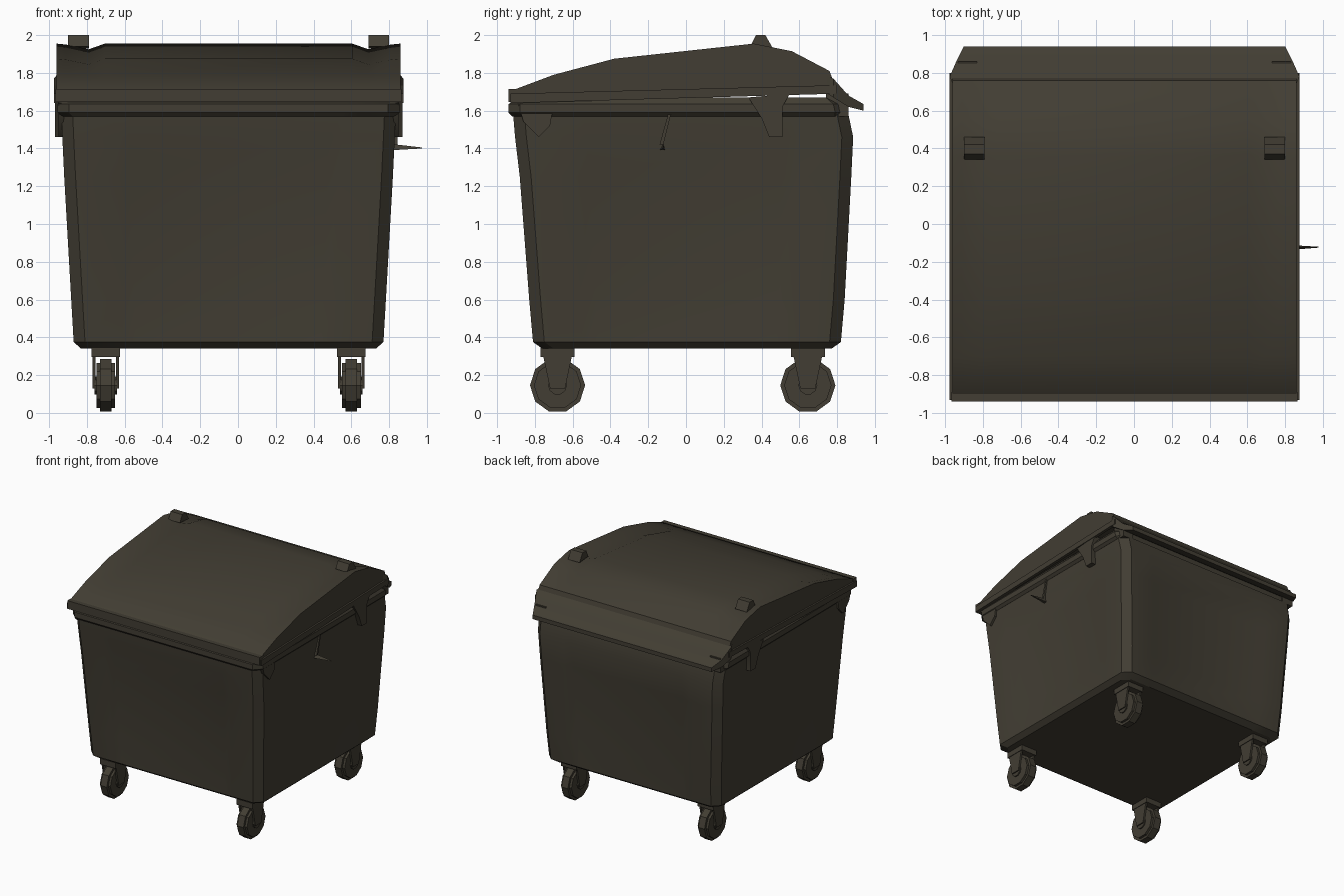
import bpy, bmesh, math
from mathutils import Matrix

old = bpy.data.objects.get("Cube")
if old:
    bpy.data.objects.remove(old, do_unlink=True)

CX = -0.05  # the bin sits slightly off centre because of the hook on one side

mat = bpy.data.materials.new("dark olive")
mat.use_nodes = True
colour = (0.054, 0.047, 0.033, 1)
mat.diffuse_color = colour
bsdf = mat.node_tree.nodes["Principled BSDF"]
bsdf.inputs["Base Color"].default_value = colour
bsdf.inputs["Roughness"].default_value = 0.8


def finish(name, bm, angle=30):
    bmesh.ops.recalc_face_normals(bm, faces=bm.faces)
    mesh = bpy.data.meshes.new(name)
    bm.to_mesh(mesh)
    bm.free()
    mesh.materials.append(mat)
    obj = bpy.data.objects.new(name, mesh)
    bpy.context.collection.objects.link(obj)
    bpy.ops.object.select_all(action="DESELECT")
    obj.select_set(True)
    bpy.context.view_layer.objects.active = obj
    bpy.ops.object.shade_smooth_by_angle(angle=math.radians(angle))
    return obj


def loft(name, rings, angle=30):
    """Skin a list of equal-length rings and cap both ends."""
    bm = bmesh.new()
    loops = [[bm.verts.new(p) for p in ring] for ring in rings]
    n = len(loops[0])
    for a, b in zip(loops, loops[1:]):
        for i in range(n):
            j = (i + 1) % n
            bm.faces.new((a[i], a[j], b[j], b[i]))
    bm.faces.new(loops[0])
    bm.faces.new(loops[-1])
    return finish(name, bm, angle)


def prism(name, profile, x0, x1):
    """Extrude a (y, z) outline along x."""
    return loft(name, [[(x, y, z) for y, z in profile] for x in (x0, x1)])


def box(name, x0, x1, y0, y1, z0, z1):
    return prism(name, [(y0, z0), (y1, z0), (y1, z1), (y0, z1)], x0, x1)


# Body: tapered tub with chamfered corners and shallow recessed panels
def section(z, hw, front, back, dent):
    cy, hd, c = (front + back) / 2, (back - front) / 2, 0.06
    quarter = [(hw - dent, 0.58 * hd), (hw, 0.68 * hd), (hw, hd - c),
               (hw - c, hd), (0.68 * hw, hd), (0.6 * hw, hd - dent)]
    ring = []
    for sx, sy in ((1, 1), (-1, 1), (-1, -1), (1, -1)):
        pts = quarter if sx * sy > 0 else quarter[::-1]
        ring += [(CX + sx * x, cy + sy * y, z) for x, y in pts]
    return ring


loft("body", [
    section(0.34, 0.78, -0.76, 0.77, 0),
    section(0.375, 0.82, -0.81, 0.82, 0),
    section(0.60, 0.833, -0.83, 0.84, 0.02),
    section(1.25, 0.87, -0.88, 0.875, 0.02),
    section(1.46, 0.88, -0.905, 0.885, 0),
    section(1.58, 0.885, -0.915, 0.86, 0),
], 25)

# Rim around the top of the body
loft("rim", [
    section(1.57, 0.885, -0.92, 0.85, 0),
    section(1.59, 0.905, -0.94, 0.85, 0),
    section(1.635, 0.905, -0.94, 0.84, 0),
    section(1.67, 0.88, -0.88, 0.80, 0),
])

# Lid: pitched profile swept sideways, with a trough beside the middle panel
lid_top = [(-0.90, 1.715), (-0.70, 1.79), (-0.38, 1.875), (0.36, 1.955),
           (0.56, 1.915), (0.76, 1.81)]
lid_rings = []
for x, dip in ((-0.91, 0), (-0.86, 0.005), (-0.74, 0.03), (-0.655, 0),
               (0.655, 0), (0.74, 0.03), (0.86, 0.005), (0.91, 0)):
    ring = [(0.80, 1.70), (-0.925, 1.645), (-0.935, 1.68)]
    ring += [(y, z - dip * (abs(y) < 0.6)) for y, z in lid_top]
    lid_rings.append([(CX + x, y, z) for y, z in ring])
loft("lid", lid_rings, 35)

# Flared lip overhanging the lid edge and the sloped ledge at the back
box("lid_front_lip", CX - 0.915, CX + 0.915, -0.94, -0.89, 1.645, 1.715)
ledge = []
for y, z0, z1, hw in ((0.72, 1.71, 1.80, 0.90), (0.78, 1.67, 1.77, 0.925),
                      (0.86, 1.62, 1.68, 0.89), (0.94, 1.60, 1.635, 0.85)):
    ledge.append([(CX - hw, y, z0), (CX + hw, y, z0),
                  (CX + hw, y, z1), (CX - hw, y, z1)])
loft("back_ledge", ledge)

for s, side in ((1, "left"), (-1, "right")):
    # Lid side flange following the lower edge
    prism(side + "_lid_flange", [(-0.93, 1.64), (0.80, 1.69), (0.80, 1.735), (-0.93, 1.69)],
          CX + s * 0.90, CX + s * 0.925)
    # Hinge knob at the ridge
    prism(side + "_ridge_knob", [(0.34, 1.94), (0.46, 1.93), (0.42, 2.0), (0.37, 2.0)],
          CX + s * 0.74, CX + s * 0.85)
    # Lifting bracket under the lid
    prism(side + "_lifting_bracket",
          [(0.33, 1.67), (0.55, 1.69), (0.51, 1.62), (0.51, 1.46), (0.44, 1.46), (0.40, 1.56)],
          CX + s * 0.86, CX + s * 0.92)
    # Gusset at the front corner
    prism(side + "_corner_gusset",
          [(-0.89, 1.64), (-0.70, 1.64), (-0.72, 1.52), (-0.78, 1.46), (-0.86, 1.54)],
          CX + s * 0.86, CX + s * 0.90)
    # Back hinge lug
    box(side + "_back_lug", CX + s * 0.78, CX + s * 0.88, 0.74, 0.86, 1.57, 1.69)

    # Caster wheels with forks
    for y, end in ((-0.68, "front"), (0.645, "back")):
        x, name = CX + s * 0.65, end + "_" + side
        bm = bmesh.new()
        for r, w in ((0.146, 0.06), (0.125, 0.10), (0.05, 0.12)):
            bmesh.ops.create_cone(bm, cap_ends=True, segments=10, radius1=r, radius2=r, depth=w,
                                  matrix=Matrix.Translation((x, y, 0.146))
                                  @ Matrix.Rotation(math.pi / 2, 4, "Y"))
        finish(name + "_wheel", bm)
        box(name + "_fork_top", x - 0.075, x + 0.075, y - 0.09, y + 0.09, 0.295, 0.345)
        for f in (-1, 1):
            prism(name + "_fork_arm", [(y - 0.08, 0.32), (y + 0.08, 0.32), (y + 0.04, 0.13), (y - 0.04, 0.13)],
                  x + f * 0.055, x + f * 0.07)

# Dangling latch hook on the left side
loft("latch_hook", [
    [(0.80, -0.14, 1.39), (0.80, -0.11, 1.39), (0.80, -0.12, 1.425)],
    [(0.975, -0.125, 1.40), (0.975, -0.12, 1.40), (0.975, -0.122, 1.405)],
])
prism("latch_strap", [(-0.14, 1.42), (-0.12, 1.42), (-0.07, 1.62), (-0.09, 1.60)], 0.81, 0.845)
